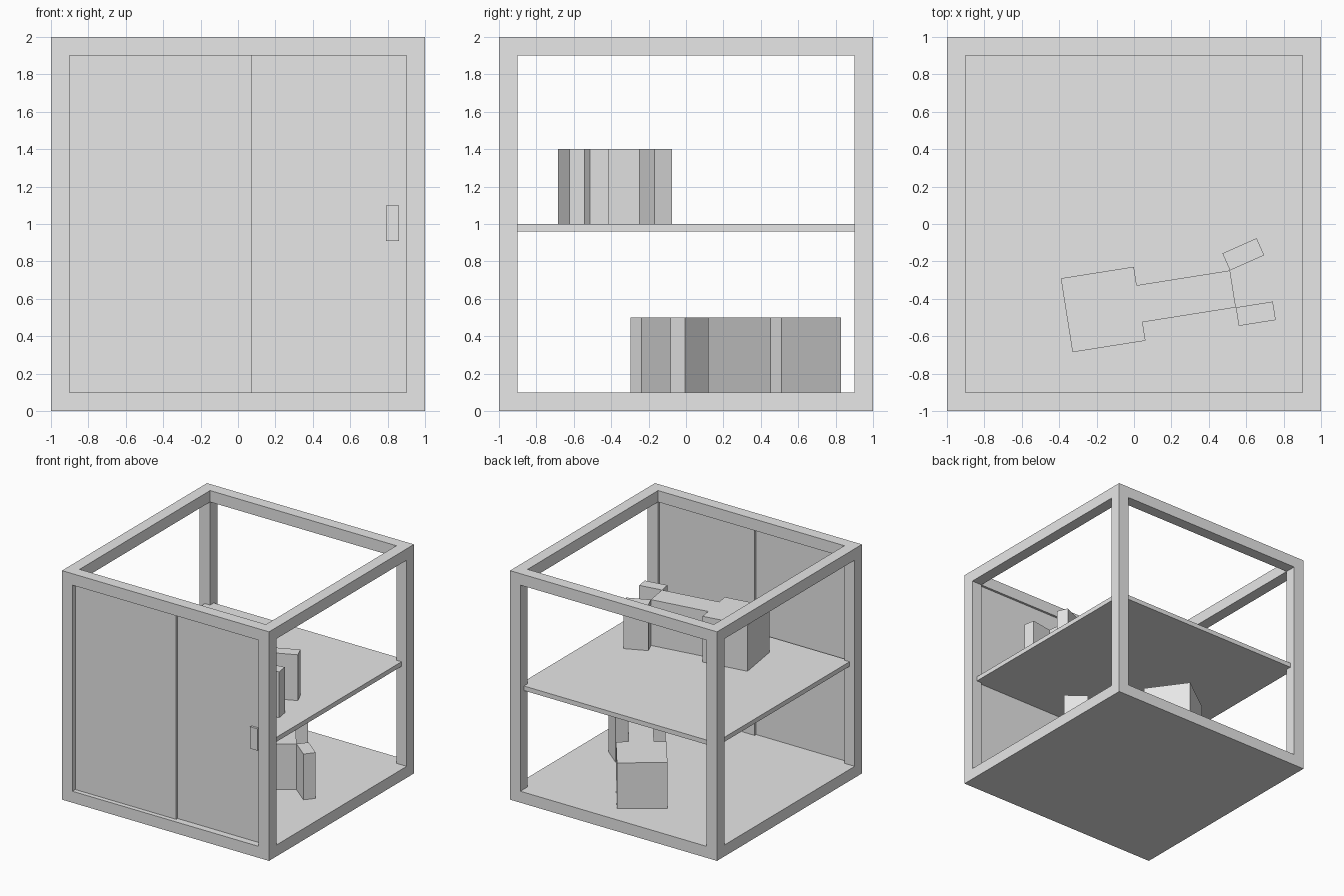
import bpy, bmesh, math
from mathutils import Matrix, Vector

default = bpy.data.objects.get("Cube")
if default:
    bpy.data.objects.remove(default, do_unlink=True)

grey = bpy.data.materials.new("plain_grey")
grey.use_nodes = True
colour = (0.8, 0.8, 0.8, 1)
grey.diffuse_color = colour
grey.node_tree.nodes["Principled BSDF"].inputs["Base Color"].default_value = colour


def finish(name, bm):
    bmesh.ops.recalc_face_normals(bm, faces=bm.faces)
    mesh = bpy.data.meshes.new(name)
    bm.to_mesh(mesh)
    bm.free()
    mesh.materials.append(grey)
    obj = bpy.data.objects.new(name, mesh)
    bpy.context.collection.objects.link(obj)
    return obj


def box(name, low, high):
    low, high = Vector(low), Vector(high)
    bm = bmesh.new()
    bmesh.ops.create_cube(bm, size=1)
    bmesh.ops.scale(bm, vec=high - low, verts=bm.verts)
    bmesh.ops.translate(bm, vec=(low + high) / 2, verts=bm.verts)
    return finish(name, bm)


def prism(name, outline, height, placement):
    bm = bmesh.new()
    face = bm.faces.new([bm.verts.new((x, y, 0)) for x, y in outline])
    top = bmesh.ops.extrude_face_region(bm, geom=[face])["geom"]
    bmesh.ops.translate(bm, vec=(0, 0, height),
                        verts=[v for v in top if isinstance(v, bmesh.types.BMVert)])
    bm.transform(placement)
    return finish(name, bm)


# Cabinet: a solid block opened through the sides, front to back and the top
frame = box("cabinet_frame", (-1, -1, 0), (1, 1, 2))
openings = [((-0.9, -1.2, 0.1), (0.9, 1.2, 1.9)),
            ((-1.2, -0.9, 0.1), (1.2, 0.9, 1.9)),
            ((-0.9, -0.9, 0.1), (0.9, 0.9, 2.2))]
for low, high in openings:
    cutter = box("opening_cutter", low, high)
    cutter.hide_render = True
    cut = frame.modifiers.new("opening", "BOOLEAN")
    cut.operation = "DIFFERENCE"
    cut.solver = "EXACT"
    cut.object = cutter
    bpy.context.view_layer.objects.active = frame
    bpy.ops.object.modifier_apply(modifier=cut.name)
    bpy.data.objects.remove(cutter, do_unlink=True)

# Shelf let into the posts
box("shelf", (-0.95, -0.92, 0.96), (0.95, 0.95, 1))

# Overlapping sliding doors running in the front frame
box("front_sliding_door", (-0.95, -0.96, 0.05), (0.075, -0.94, 1.95))
box("rear_sliding_door", (-0.02, -0.94, 0.05), (0.95, -0.92, 1.95))
box("door_handle", (0.79, -0.96, 0.91), (0.86, -0.94, 1.1))


# Stored tool: wide body, narrow neck and two prongs, one splayed
def tool(name, x, y, z, angle):
    place = Matrix.Translation((x, y, z)) @ Matrix.Rotation(math.radians(angle), 4, "Z")
    half = [(0, 0.2), (0.395, 0.2), (0.395, 0.1), (0.9, 0.1)]
    outline = half + [(u, -v) for u, v in reversed(half)]
    prism(name + "_body", outline, 0.4, place)
    prong = [(0, 0), (0.2, 0), (0.2, 0.1), (0, 0.1)]
    splay = Matrix.Translation((0.9, 0.1, 0)) @ Matrix.Rotation(math.radians(15), 4, "Z")
    prism(name + "_splayed_prong", prong, 0.4, place @ splay)
    prism(name + "_straight_prong", prong, 0.4, place @ Matrix.Translation((0.9, -0.2, 0)))


tool("upper_tool", -0.36, -0.488, 1, 9)
tool("lower_tool", -0.075, 0.712, 0.1, -54)
